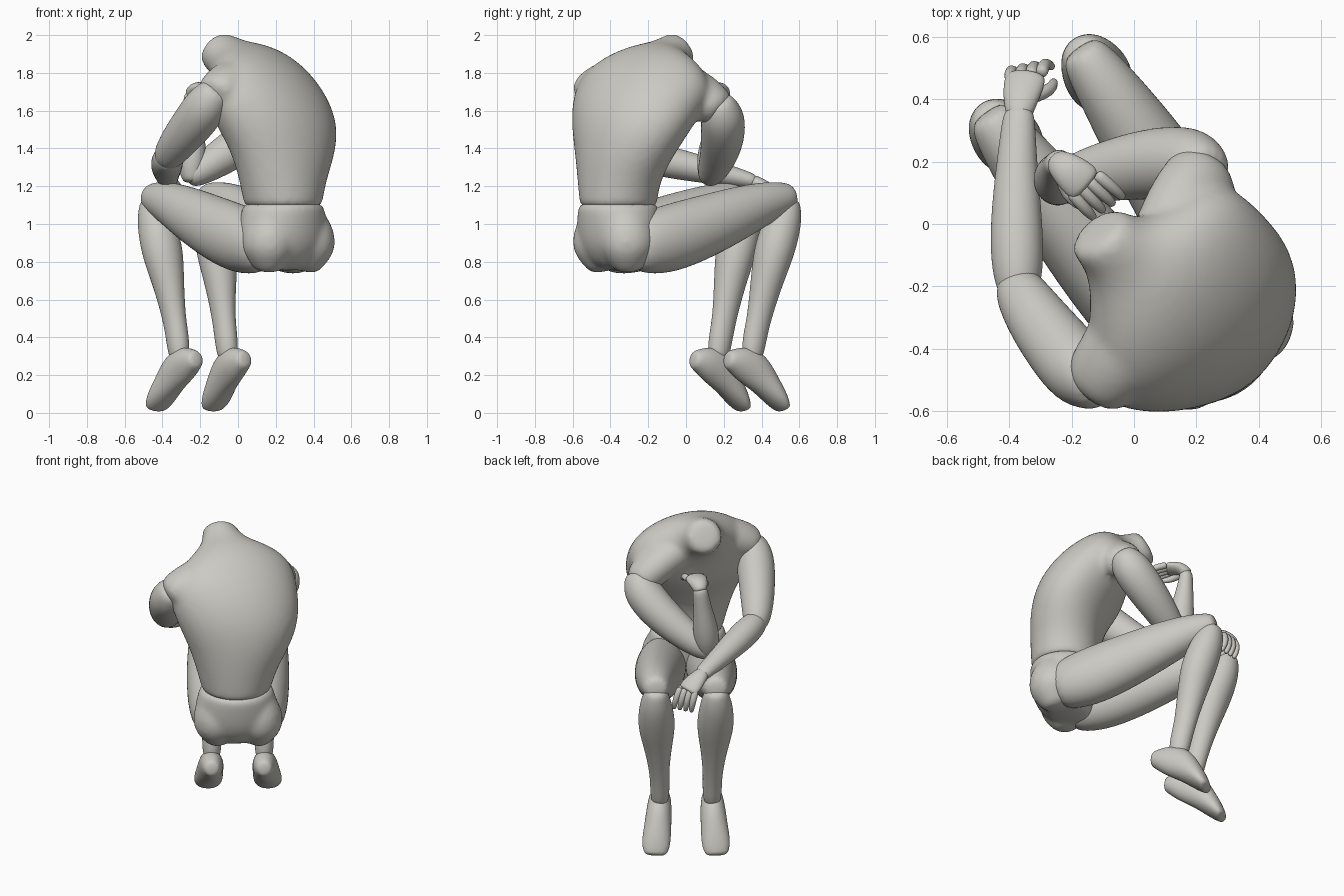
import bpy, bmesh, math
from mathutils import Vector

# Body frame: a = figure's left, f = forward, z = up; turned into the world axes
L = Vector((-0.819, -0.574, 0))
F = Vector((-0.574, 0.819, 0))
Z = Vector((0, 0, 1))

mat = bpy.data.materials.new("warm grey clay")
mat.diffuse_color = (0.60, 0.59, 0.545, 1)
SEG = 14


def to_world(p):
    return L * p[0] + F * p[1] + Z * p[2]


def loft(name, rings, levels=2):
    """rings: (centre, side vector, front vector), all in the body frame"""
    bm = bmesh.new()
    loops = []
    for c, s, w in rings:
        loop = []
        for i in range(SEG):
            t = 2 * math.pi * i / SEG
            loop.append(bm.verts.new(to_world(c + s * math.cos(t) + w * math.sin(t))))
        loops.append(loop)
    for lo, hi in zip(loops, loops[1:]):
        for i in range(SEG):
            j = (i + 1) % SEG
            bm.faces.new((lo[i], lo[j], hi[j], hi[i]))
    bm.faces.new(loops[0][::-1])
    bm.faces.new(loops[-1])
    bmesh.ops.recalc_face_normals(bm, faces=bm.faces)
    me = bpy.data.meshes.new(name)
    bm.to_mesh(me)
    bm.free()
    for p in me.polygons:
        p.use_smooth = True
    me.materials.append(mat)
    ob = bpy.data.objects.new(name, me)
    bpy.context.collection.objects.link(ob)
    sub = ob.modifiers.new("smooth", 'SUBSURF')
    sub.levels = sub.render_levels = levels
    return ob


def fuse(name, parts, relax):
    """Blend overlapping parts into one continuous skin"""
    dg = bpy.context.evaluated_depsgraph_get()
    bm = bmesh.new()
    for ob in parts:
        tmp = bpy.data.meshes.new_from_object(ob.evaluated_get(dg))
        bm.from_mesh(tmp)
        bpy.data.meshes.remove(tmp)
    for ob in parts:
        bpy.data.objects.remove(ob)
    me = bpy.data.meshes.new(name)
    bm.to_mesh(me)
    bm.free()
    me.materials.append(mat)
    ob = bpy.data.objects.new(name, me)
    bpy.context.collection.objects.link(ob)
    rm = ob.modifiers.new("skin", 'REMESH')
    rm.mode, rm.voxel_size, rm.use_smooth_shade = 'VOXEL', 0.016, True
    sm = ob.modifiers.new("relax", 'SMOOTH')
    sm.factor, sm.iterations = 0.5, relax
    return ob


def limb(name, pts, side=(1, 0, 0), round_end=0.55, levels=2):
    """pts: (a, f, z, half width along side, half depth); rounded ends"""
    P = [Vector(p[:3]) for p in pts]
    rings = []
    for i, p in enumerate(pts):
        t = (P[min(i + 1, len(P) - 1)] - P[max(i - 1, 0)]).normalized()
        s = Vector(side)
        s = (s - t * s.dot(t)).normalized()
        w = t.cross(s)
        ring = (P[i], s * p[3], w * p[4])
        ext = t * min(p[3], p[4]) * round_end
        cap = (s * p[3] * 0.7, w * p[4] * 0.7)
        if i == 0:
            rings.append((P[i] - ext, *cap))
        rings.append(ring)
        if i == len(pts) - 1:
            rings.append((P[i] + ext, *cap))
    return loft(name, rings, levels)


def tilted(a, f, z, A, B, tilt, yaw):
    t, y = math.radians(tilt), math.radians(yaw)
    s = Vector((math.cos(y), -math.sin(y), 0))
    w = Vector((math.sin(y) * math.cos(t), math.cos(y) * math.cos(t), -math.sin(t)))
    return Vector((a, f, z)), s * A, w * B


# Hunched torso with neck stump, and shoulder masses
trunk = loft("trunk", [tilted(*r) for r in [
    (.01, -.43, 1.085, .205, .20, 0, 0),
    (.01, -.43, 1.10, .215, .21, 0, 0),
    (.01, -.43, 1.22, .245, .213, 4, 0),
    (-.01, -.42, 1.36, .31, .228, 12, 4),
    (-.01, -.385, 1.50, .375, .248, 22, 10),
    (.02, -.31, 1.63, .405, .252, 35, 17),
    (.04, -.22, 1.73, .41, .23, 47, 23),
    (.06, -.15, 1.815, .31, .175, 55, 22),
    (.08, -.08, 1.86, .175, .13, 58, 16),
    (.095, -.02, 1.89, .12, .12, 60, 10),
    (.11, .035, 1.915, .113, .113, 62, 5),
    (.113, .06, 1.923, .09, .09, 62, 5),
]])
shoulder_l = limb("shoulder_l", [
    (.16, -.25, 1.78, .13, .12), (.28, -.32, 1.75, .14, .12), (.38, -.35, 1.70, .13, .11)],
    side=(0, 1, 0))
shoulder_r = limb("shoulder_r", [
    (-.05, -.11, 1.76, .13, .12), (-.17, -.05, 1.70, .14, .12), (-.265, .00, 1.62, .13, .11)],
    side=(0, 1, 0))
fuse("torso", [trunk, shoulder_l, shoulder_r], 12)

# Pelvis with buttocks
hips = [loft("hips", [tilted(*r) for r in [
    (.01, -.40, .75, .12, .10, 0, 0),
    (.01, -.42, .79, .19, .15, 0, 0),
    (.01, -.43, .88, .26, .20, 0, 0),
    (.01, -.43, 1.00, .255, .215, 0, 0),
    (.01, -.43, 1.09, .226, .218, 0, 0),
    (.01, -.43, 1.115, .218, .213, 0, 0),
]])]
for sgn in (1, -1):
    hips.append(limb("buttock", [
        (.12 * sgn, -.45, .80, .10, .11), (.13 * sgn, -.465, .87, .15, .16),
        (.13 * sgn, -.46, .96, .14, .155), (.115 * sgn, -.44, 1.04, .10, .12)]))
fuse("pelvis", hips, 10)

# Legs, mirrored left and right
for sgn, tag in ((1, "left"), (-1, "right")):
    def m(rows):
        return [(r[0] * sgn, *r[1:]) for r in rows]
    limb(tag + "_thigh", m([
        (.14, -.38, .89, .145, .165), (.15, -.22, .92, .158, .188), (.165, 0, .985, .15, .172),
        (.175, .22, 1.06, .13, .145), (.18, .40, 1.118, .105, .112), (.18, .52, 1.14, .085, .085)]))
    limb(tag + "_shin", m([
        (.18, .53, 1.10, .078, .075), (.182, .505, 1.02, .10, .10), (.178, .46, .90, .115, .11),
        (.174, .43, .80, .108, .103), (.167, .395, .66, .08, .085), (.16, .36, .50, .06, .068),
        (.157, .335, .40, .06, .068), (.157, .32, .31, .056, .062)]))
    limb(tag + "_foot", m([
        (.157, .180, .28, .055, .058), (.157, .24, .268, .07, .09), (.162, .325, .235, .078, .108),
        (.17, .395, .155, .084, .078), (.18, .455, .08, .09, .056), (.183, .49, .034, .075, .036)]))

# Left arm, hanging over the knee
limb("left_upper_arm", [
    (.395, -.34, 1.685, .10, .10), (.415, -.29, 1.62, .12, .122), (.425, -.19, 1.53, .115, .118),
    (.43, -.07, 1.44, .103, .103), (.425, .02, 1.375, .088, .088), (.42, .05, 1.35, .075, .075)])
limb("left_forearm", [
    (.425, .04, 1.35, .07, .075), (.38, .11, 1.335, .088, .088), (.30, .23, 1.305, .086, .08),
    (.20, .37, 1.265, .068, .062), (.12, .475, 1.235, .056, .046), (.10, .50, 1.225, .05, .04)])

# Right arm, elbow on the left thigh, forearm upright
limb("right_upper_arm", [
    (-.28, .02, 1.62, .10, .10), (-.265, .055, 1.56, .122, .122), (-.17, .12, 1.46, .12, .118),
    (-.05, .18, 1.37, .103, .103), (.07, .225, 1.29, .085, .085), (.125, .24, 1.255, .065, .065)],
    side=(0, 1, 0))
limb("right_forearm", [
    (.13, .24, 1.25, .06, .06), (.125, .25, 1.33, .08, .082), (.115, .265, 1.43, .077, .079),
    (.10, .285, 1.55, .057, .057), (.088, .30, 1.65, .049, .043), (.085, .30, 1.68, .045, .04)])


def hand(tag, palm, side, knuckle, middle, tip, thumb):
    """Palm, four curled fingers spread along side, and a thumb"""
    limb(tag + "_palm", palm, side)
    s = Vector(side).normalized()
    for i in range(4):
        k = i - 1.5
        pts = [(*(Vector(c) + s * k * w), r, r) for c, w, r in
               ((knuckle, .034, .022), (middle, .037, .02), (tip, .038, .015))]
        limb("%s_finger_%d" % (tag, i + 1), pts, side, levels=1)
    limb(tag + "_thumb", thumb, side, levels=1)


# Hands
hand("left",
     [(.10, .50, 1.225, .045, .038), (.065, .54, 1.205, .06, .036), (.015, .585, 1.16, .072, .032)],
     (.91, .40, 0), (.008, .59, 1.15), (-.012, .612, 1.09), (-.02, .59, 1.03),
     [(.03, .52, 1.18, .024, .024), (-.03, .505, 1.14, .021, .021), (-.05, .52, 1.09, .015, .015)])
hand("right",
     [(.085, .30, 1.69, .045, .04), (.075, .27, 1.72, .058, .038), (.058, .20, 1.718, .07, .032)],
     (1, 0, 0), (.055, .19, 1.712), (.045, .135, 1.70), (.038, .095, 1.665),
     [(.10, .26, 1.69, .024, .024), (.125, .20, 1.68, .021, .021), (.11, .15, 1.67, .015, .015)])
